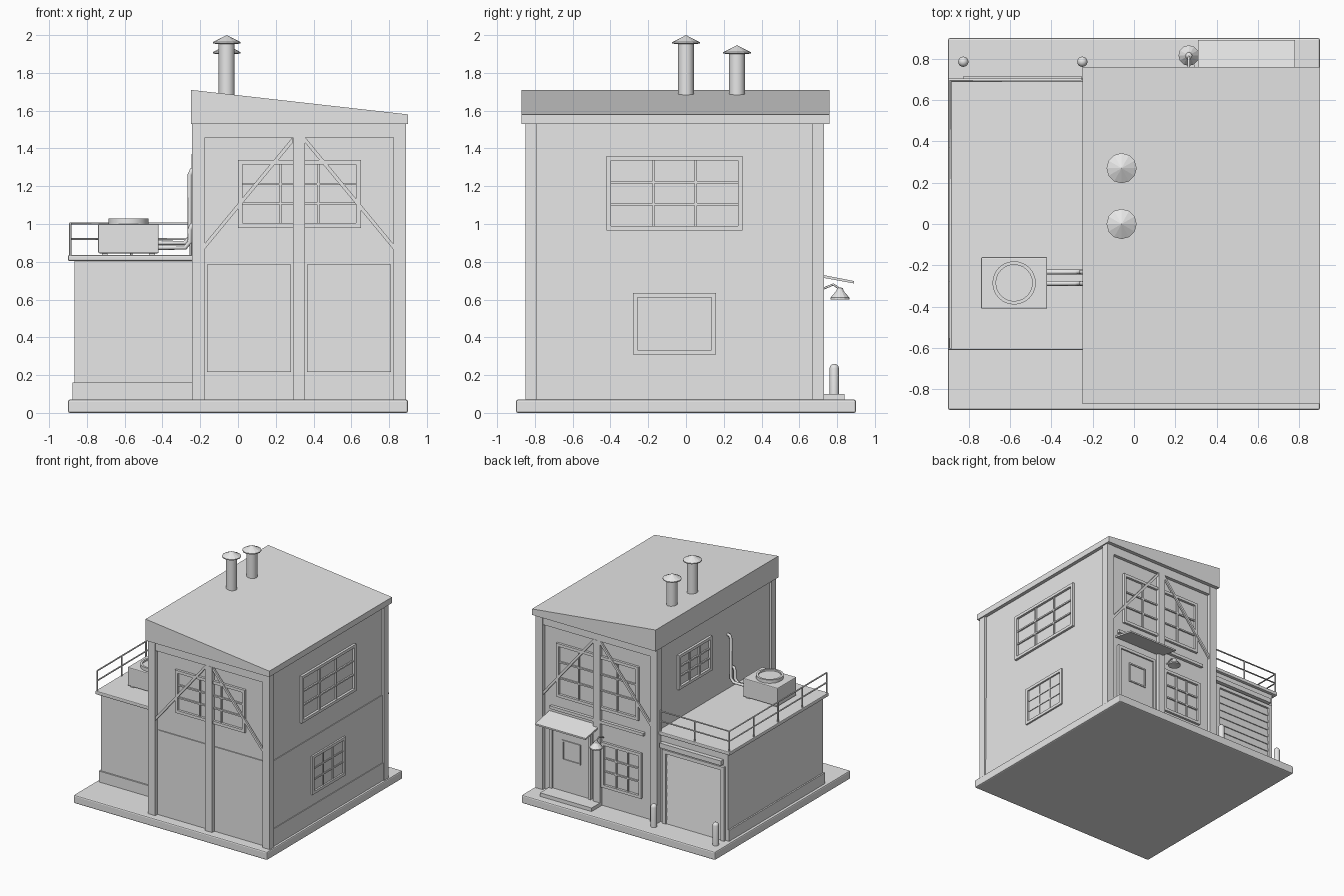
import bpy, bmesh, math
from mathutils import Vector

if "Cube" in bpy.data.objects:
    bpy.data.objects.remove(bpy.data.objects["Cube"])

GREY = (0.8, 0.8, 0.8, 1)
mat = bpy.data.materials.new("plain_grey")
mat.use_nodes = True
mat.diffuse_color = GREY
mat.node_tree.nodes["Principled BSDF"].inputs["Base Color"].default_value = GREY


def finish(name, bm, bevel=0, smooth=False):
    bmesh.ops.recalc_face_normals(bm, faces=bm.faces)
    mesh = bpy.data.meshes.new(name)
    bm.to_mesh(mesh)
    bm.free()
    mesh.materials.append(mat)
    ob = bpy.data.objects.new(name, mesh)
    bpy.context.collection.objects.link(ob)
    if bevel:
        mod = ob.modifiers.new("edge", "BEVEL")
        mod.width, mod.segments = bevel, 2
    if smooth:
        bpy.ops.object.select_all(action="DESELECT")
        ob.select_set(True)
        bpy.context.view_layer.objects.active = ob
        bpy.ops.object.shade_smooth_by_angle(angle=math.radians(40))
    return ob


def boxes(name, items, bevel=0):
    """Boxes given as (x0, x1, y0, y1, z0, z1)."""
    bm = bmesh.new()
    for b in items:
        lo, hi = Vector(b[::2]), Vector(b[1::2])
        for v in bmesh.ops.create_cube(bm, size=1)["verts"]:
            v.co = (lo + hi) / 2 + v.co * (hi - lo)
    return finish(name, bm, bevel)


def prism(name, profile, axis, a, b):
    """Extrude a profile of (u, z) points along x or y."""
    bm = bmesh.new()
    ends = [[bm.verts.new((c, u, z) if axis == "x" else (u, c, z)) for u, z in profile] for c in (a, b)]
    n = len(profile)
    bm.faces.new(ends[0])
    bm.faces.new(ends[1])
    for i in range(n):
        j = (i + 1) % n
        bm.faces.new((ends[0][i], ends[0][j], ends[1][j], ends[1][i]))
    return finish(name, bm)


def lathe(name, profile, x, y, sides=12, smooth=False):
    """Spin (radius, z) points about a vertical axis."""
    bm = bmesh.new()
    vs = [bm.verts.new((r, 0, z)) for r, z in profile]
    es = [bm.edges.new(p) for p in zip(vs, vs[1:])]
    bmesh.ops.spin(bm, geom=vs + es, axis=(0, 0, 1), cent=(0, 0, 0), angle=math.tau, steps=sides)
    bmesh.ops.remove_doubles(bm, verts=bm.verts, dist=0.0005)
    bmesh.ops.translate(bm, verts=bm.verts, vec=(x, y, 0))
    return finish(name, bm, smooth=smooth)


def tube(name, points, radius):
    cu = bpy.data.curves.new(name, "CURVE")
    cu.dimensions = "3D"
    cu.bevel_depth, cu.bevel_resolution, cu.use_fill_caps = radius, 2, True
    sp = cu.splines.new("POLY")
    sp.points.add(len(points) - 1)
    for p, co in zip(sp.points, points):
        p.co = (*co, 1)
    cu.materials.append(mat)
    ob = bpy.data.objects.new(name, cu)
    bpy.context.collection.objects.link(ob)
    return ob


# Outer wall planes: coordinate and outward direction
WALL = {"front": ("y", -0.82, -1), "back": ("y", 0.70, 1),
        "right": ("x", 0.87, 1), "left": ("x", -0.225, -1), "garage": ("y", 0.68, 1)}


def on_wall(side, u0, u1, z0, z1, out, back=0.005):
    axis, c, s = WALL[side]
    d = sorted((c - s * back, c + s * out))
    return (u0, u1, *d, z0, z1) if axis == "y" else (*d, u0, u1, z0, z1)


def window(name, side, u0, u1, z0, z1, cols=3, rows=3, f=0.024):
    rim, bar = 0.02, 0.012
    parts = [on_wall(side, u0, u1, z, z + f, rim) for z in (z0, z1 - f)]
    parts += [on_wall(side, u, u + f, z0 + f, z1 - f, rim) for u in (u0, u1 - f)]
    for i in range(1, cols):
        u = u0 + f + (u1 - u0 - 2 * f) * i / cols
        parts.append(on_wall(side, u - 0.006, u + 0.006, z0 + f, z1 - f, bar))
    for i in range(1, rows):
        z = z0 + f + (z1 - z0 - 2 * f) * i / rows
        parts.append(on_wall(side, u0 + f, u1 - f, z - 0.006, z + 0.006, bar))
    boxes(name, parts)


# Ground slab and main block
boxes("ground_slab", [(-0.9, 0.9, -0.9, 0.9, 0, 0.07)], 0.01)
boxes("main_walls", [(-0.225, 0.87, -0.82, 0.70, 0.06, 1.54)])
prism("sloped_roof", [(-0.25, 1.53), (0.9, 1.53), (0.9, 1.58), (-0.25, 1.71)], "y", -0.87, 0.76)

# Timber frame: corner posts, centre posts, top beams, braces
boxes("corner_posts", [(x, x + 0.068, y, y + 0.06, 0.06, 1.53) for x in (-0.243, 0.822) for y in (-0.85, 0.67)])
for side in ("front", "back"):
    boxes(side + "_centre_post", [on_wall(side, 0.29, 0.355, 0.06, 1.46, 0.03)])
    boxes(side + "_top_beam", [on_wall(side, -0.175, 0.822, 1.457, 1.53, 0.028)])
    c, s = WALL[side][1:]
    for label, mx in (("left", 1), ("right", -1)):
        u = [0.3225 + mx * d for d in (0.033, 0.033, 0.5, 0.5)]
        prism(f"{side}_{label}_brace", list(zip(u, (1.46, 1.43, 0.865, 0.895))), "y", c + s * 0.012, c + s * 0.027)
boxes("front_lower_panels", [on_wall("front", a, b, 0.217, 0.785, 0.008) for a, b in ((-0.163, 0.28), (0.365, 0.81))])
boxes("right_skirting", [on_wall("right", -0.79, 0.67, 0.06, 0.217, 0.012)])
boxes("right_lower_panel", [on_wall("right", -0.79, 0.67, 0.217, 0.785, 0.006)])
boxes("back_ledge", [on_wall("back", a, b, 0.765, 0.79, 0.025) for a, b in ((-0.11, 0.29), (0.355, 0.76))])

# Windows
window("front_window", "front", 0.0, 0.65, 0.98, 1.34)
window("back_upper_window", "back", -0.06, 0.705, 0.88, 1.33, cols=4)
window("back_lower_window", "back", -0.085, 0.285, 0.23, 0.61)
window("right_upper_window", "right", -0.42, 0.30, 0.965, 1.36)
window("right_lower_window", "right", -0.28, 0.16, 0.31, 0.635)
window("left_window", "left", 0.0, 0.44, 1.08, 1.37)

# Back door, step, canopy
boxes("door_frame", [on_wall("back", 0.38, 0.405, 0.07, 0.65, 0.025), on_wall("back", 0.74, 0.765, 0.07, 0.65, 0.025),
                     on_wall("back", 0.405, 0.74, 0.625, 0.65, 0.025)])
boxes("back_door", [on_wall("back", 0.405, 0.74, 0.07, 0.625, 0.012)])
window("door_window", "back", 0.48, 0.65, 0.36, 0.53, 1, 1, 0.012)
boxes("door_step", [(0.29, 0.77, 0.70, 0.84, 0.07, 0.1)])
prism("door_canopy", [(0.70, 0.72), (0.70, 0.735), (0.89, 0.698), (0.89, 0.685)], "x", 0.31, 0.78)

# Wall lamp
tube("lamp_arm", [(0.265, 0.72, 0.655), (0.265, 0.78, 0.68), (0.265, 0.815, 0.655)], 0.006)
lathe("lamp_shade", [(0, 0.665), (0.015, 0.66), (0.02, 0.645), (0.05, 0.61), (0.05, 0.6), (0, 0.605)], 0.265, 0.815)

# Chimneys
for label, y, top in (("tall", 0.0, 2.0), ("short", 0.27, 1.947)):
    lathe(label + "_chimney", [(0.042, 1.64), (0.042, top - 0.04)], -0.06, y, 16, True)
    lathe(label + "_chimney_cap", [(0, top), (0.073, top - 0.037), (0.073, top - 0.045), (0, top - 0.05)], -0.06, y)

# Garage block with flat roof
boxes("garage_walls", [(-0.865, -0.2, -0.585, 0.68, 0.06, 0.81)])
boxes("garage_skirting", [(-0.877, -0.225, -0.597, -0.58, 0.06, 0.162), (-0.877, -0.86, -0.597, 0.68, 0.06, 0.162)])
boxes("garage_roof", [(-0.9, -0.225, -0.61, 0.705, 0.805, 0.835)], 0.006)

# Roller door
slats, z0, z1 = 9, 0.07, 0.66
h = (z1 - z0) / slats
for i in range(slats):
    z = z0 + i * h
    prism(f"roller_slat_{i + 1}", [(0.67, z), (0.692, z), (0.684, z + h), (0.67, z + h)], "x", -0.815, -0.3)
boxes("roller_door_frame", [on_wall("garage", -0.845, -0.812, 0.07, 0.69, 0.022),
                            on_wall("garage", -0.303, -0.27, 0.07, 0.69, 0.022),
                            on_wall("garage", -0.812, -0.303, 0.66, 0.69, 0.022)])
boxes("roller_door_hood", [on_wall("garage", -0.825, -0.255, 0.705, 0.745, 0.035)])

# Bollards
for label, x in (("left", -0.25), ("right", -0.826)):
    dome = [(0.025 * math.cos(a), 0.235 + 0.025 * math.sin(a)) for a in (0, 0.5, 1.0, math.pi / 2)]
    lathe(label + "_bollard", [(0.025, 0.06)] + dome, x, 0.785, 16, True)

# Roof railing along the outer side and the back
rail = 0.006
corner = (-0.888, 0.692)
for label, z in (("top", 1.003), ("middle", 0.92)):
    tube(label + "_rail", [(corner[0], -0.6, z), (*corner, z), (-0.245, corner[1], z)], rail)
posts = [(corner[0], -0.6 + i * 0.3230) for i in range(5)] + [(-0.565, corner[1]), (-0.25, corner[1])]
for i, (x, y) in enumerate(posts):
    tube(f"rail_post_{i + 1}", [(x, y, 0.83), (x, y, 1.003)], rail)

# Cooling unit and its pipes
boxes("cooling_unit", [(-0.74, -0.42, -0.41, -0.16, 0.845, 1.0)], 0.006)
boxes("cooling_unit_feet", [(x, x + 0.03, -0.4, -0.17, 0.83, 0.85) for x in (-0.72, -0.47)])
lathe("fan_ring", [(0.105, 0.995), (0.105, 1.028), (0.088, 1.028), (0.088, 1.015), (0, 1.015)], -0.58, -0.285, 24, True)
for label, y, z, top in (("long", -0.232, 0.9, 1.29), ("short", -0.287, 0.875, 1.0)):
    tube(label + "_pipe", [(-0.43, y, z), (-0.28, y, z), (-0.255, y, z + 0.03),
                           (-0.255, y, top - 0.03), (-0.245, y, top - 0.005), (-0.215, y, top)], 0.012)
